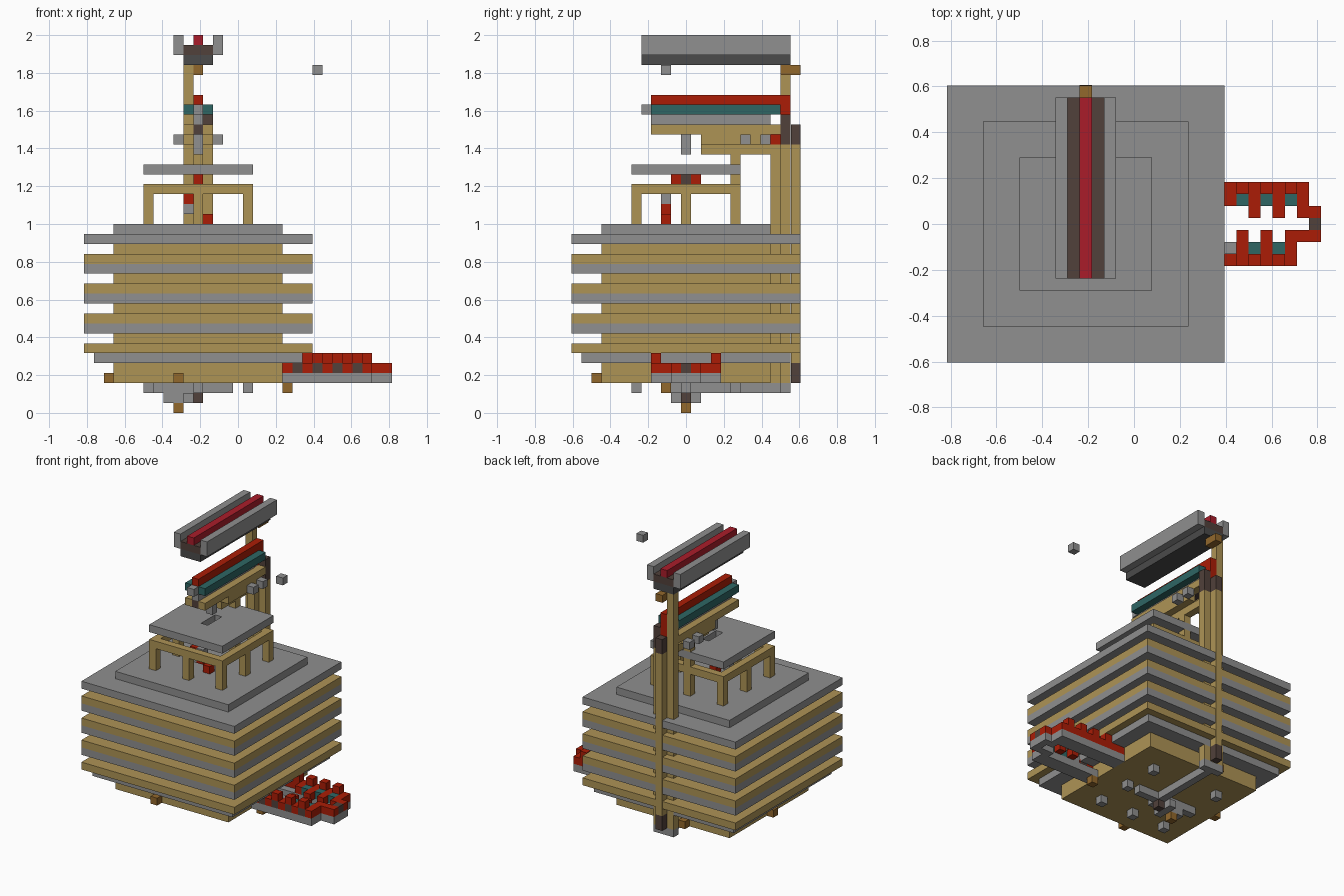
import bpy
import bmesh

if "Cube" in bpy.data.objects:
    bpy.data.objects.remove(bpy.data.objects["Cube"], do_unlink=True)

V = 1 / 19  # block size


def material(name, r, g, b):
    m = bpy.data.materials.new(name)
    m.use_nodes = True
    col = tuple((c / 255) ** 2.2 for c in (r, g, b)) + (1,)
    m.diffuse_color = col
    node = next(n for n in m.node_tree.nodes if n.type == "BSDF_PRINCIPLED")
    node.inputs["Base Color"].default_value = col
    return m


gray = material("stone gray", 142, 142, 142)
tan = material("tan wood", 172, 146, 86)
red = material("red", 170, 34, 14)
crimson = material("crimson", 168, 34, 46)
teal = material("teal", 50, 102, 100)
umber = material("dark umber", 82, 67, 61)
ochre = material("ochre brown", 145, 104, 48)
charcoal = material("charcoal", 76, 76, 76)


def blocks(name, mat, *boxes, proud=0.0):
    """Boxes in block units: first corner, then size (one block if left out)."""
    bm = bmesh.new()
    for box in boxes:
        lo, size = box[:3], (box[3:] or (1, 1, 1))
        cube = bmesh.ops.create_cube(bm, size=1)
        for v in cube["verts"]:
            for a, off in enumerate((15.5, 11.5, 0)):
                v.co[a] = (lo[a] - off + (v.co[a] + 0.5) * size[a]) * V
            v.co.y += proud
    mesh = bpy.data.meshes.new(name)
    bm.to_mesh(mesh)
    bm.free()
    mesh.materials.append(mat)
    ob = bpy.data.objects.new(name, mesh)
    bpy.context.collection.objects.link(ob)
    return ob


def tier(name, mat, inset, k, h=1):
    blocks(name, mat, (inset, inset, k, 23 - 2 * inset, 23 - 2 * inset, h))


def frame(name, mat, lo, n, k, width=1):
    """Square ring, one block high."""
    inner = n - 2 * width
    hi = lo + n - width
    blocks(name, mat, (lo, lo, k, n, width, 1), (lo, hi, k, n, width, 1),
           (lo, lo + width, k, width, inner, 1), (hi, lo + width, k, width, inner, 1))


# Stepped main body
tier("core", tan, 3, 3, 15)
tier("base_slab", gray, 1, 5)
tier("lowest_tan_slab", tan, 0, 6)
for k in (8, 11, 14):
    tier("gray_slab", gray, 0, k)
    tier("tan_slab", tan, 0, k + 1)
tier("top_slab", gray, 0, 17)
tier("top_step", gray, 3, 18)

# Pavilion with posts, and matching feet below the body
ring = [(i, j) for i in (6, 11, 16) for j in (6, 11, 16) if (i, j) != (11, 11)]
blocks("pavilion_posts", tan, *[(i, j, 19, 1, 1, 3) for i, j in ring])
blocks("feet", gray, *[(i, j, 2) for i, j in ring])
frame("pavilion_frame", tan, 6, 11, 22)
blocks("pavilion_roof", gray, (6, 6, 24, 5, 11, 1), (12, 6, 24, 5, 11, 1),
       (11, 6, 24, 1, 4, 1), (11, 13, 24, 1, 4, 1))
blocks("skylight_ends", red, (11, 10, 23), (11, 12, 23))
blocks("skylight_middle", umber, (11, 11, 23))
blocks("roof_post", tan, (11, 16, 23), (11, 16, 25))
blocks("inner_red_parts", red, (10, 9, 21), (11, 9, 20), (12, 9, 19))
blocks("inner_gray_parts", gray, (11, 9, 21), (10, 9, 20))

# Underside machinery
blocks("under_bar", gray, (7, 11, 2, 8, 1, 1), (11, 10, 2, 1, 12, 1),
       (10, 21, 2, 3, 1, 1), (8, 11, 1, 3, 1, 1), (10, 10, 1, 1, 3, 1))
blocks("under_hub", umber, (11, 11, 1))
blocks("under_tip", ochre, (9, 11, 0))
blocks("side_pegs", ochre, (9, 2, 3), (2, 11, 3), (9, 20, 3), (20, 9, 2))

# Rear mast
blocks("mast_tall", tan, (10, 21, 3, 1, 1, 32))
blocks("mast_side", tan, (12, 21, 3, 1, 1, 24))
blocks("mast_front", tan, (11, 20, 3, 1, 1, 24))
blocks("mast_back", tan, (11, 22, 5, 1, 1, 22), proud=0.002)
blocks("mast_back_caps", umber, (11, 22, 3, 1, 1, 2), (11, 22, 27, 1, 1, 2), proud=0.002)
blocks("mast_side_cap", umber, (12, 21, 27, 1, 1, 3))
blocks("mast_core", red, (11, 21, 27, 1, 1, 4), (11, 20, 27))
blocks("mast_peg", ochre, (11, 21, 34, 1, 2, 1))

# Lower boom
blocks("boom_rails", tan, (10, 8, 28, 1, 13, 1), (12, 8, 28, 1, 13, 1))
blocks("boom_center", umber, (11, 8, 28, 1, 13, 1))
blocks("boom_web", gray, (11, 8, 29, 1, 12, 1), (11, 7, 30))
blocks("boom_teal_sides", teal, (10, 8, 30, 1, 13, 1), (12, 8, 30, 1, 13, 1))
blocks("boom_top", red, (11, 8, 31, 1, 14, 1))
blocks("boom_hanger", gray, (11, 11, 26, 1, 1, 2))
blocks("boom_brace", tan, (11, 13, 26, 1, 7, 1), (10, 13, 27, 1, 6, 1), (12, 13, 27, 1, 6, 1))
blocks("brace_lugs", gray, *[(i, j, 27) for i in (9, 13) for j in (17, 19)])

# Upper boom
blocks("upper_boom_base", charcoal, (10, 7, 35, 3, 15, 1))
blocks("upper_boom_body", umber, (10, 7, 36, 3, 15, 1))
blocks("upper_boom_rails", gray, (9, 7, 36, 1, 15, 2), (13, 7, 36, 1, 15, 2))
blocks("upper_boom_core", crimson, (11, 7, 37, 1, 15, 1))
blocks("floating_block", gray, (23, 9, 34))

# Side pincer: two toothed jaws joined at the tip
blocks("pincer_base", gray, (20, 8, 3, 9, 2, 1), (20, 13, 3, 10, 2, 1),
       (28, 10, 3, 3, 1, 1), (29, 12, 3, 2, 1, 1), (30, 11, 3))
blocks("pincer_rims", red, (20, 14, 4, 10, 1, 1), (28, 10, 4, 3, 1, 1), (29, 12, 4, 2, 1, 1),
       *[(i, 8, 4) for i in range(20, 29, 2)], (28, 9, 4), (29, 13, 4))
blocks("pincer_slots", umber, *[(i, 8, 4) for i in range(21, 28, 2)], (30, 11, 4))
blocks("pincer_studs", red, *[(i, 8, 5) for i in range(21, 28, 2)],
       *[(i, 14, 5) for i in range(22, 29, 2)])
blocks("pincer_teeth", red, *[(i, 9, 4, 1, 2, 1) for i in (24, 26)],
       *[(i, 12, 4, 1, 2, 1) for i in (25, 27)], (23, 13, 4))
blocks("pincer_gaps", teal, *[(i, 9, 4) for i in (25, 27)], *[(i, 13, 4) for i in (24, 26, 28)])
blocks("pincer_joint", gray, (23, 9, 4))
